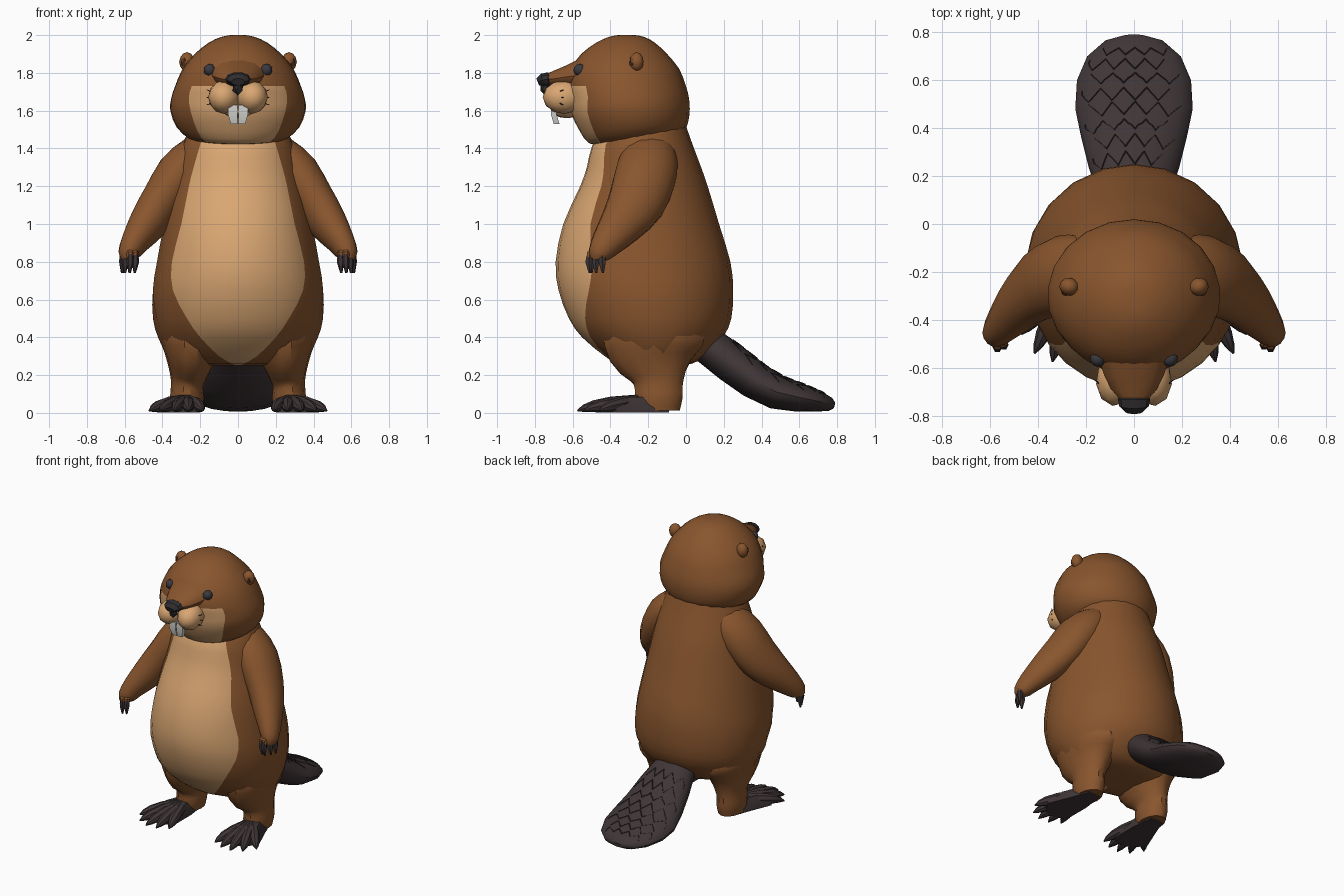
import bpy, bmesh
from math import sin, cos, pi, asin, sqrt, radians
from mathutils import Vector, Matrix

cube = bpy.data.objects.get("Cube")
if cube:
    bpy.data.objects.remove(cube)


def material(name, r, g, b):
    m = bpy.data.materials.new(name)
    m.use_nodes = True
    m.diffuse_color = (r, g, b, 1)
    m.node_tree.nodes["Principled BSDF"].inputs["Base Color"].default_value = (r, g, b, 1)
    return m


FUR = material("brown_fur", .25, .092, .027)
TAN = material("tan_fur", .7, .385, .17)
DARK = material("dark_skin", .05, .036, .038)
GROOVE = material("groove_black", .025, .018, .019)
EYE = material("eye_slate", .04, .04, .05)
NOSE = material("nose_charcoal", .03, .026, .028)
TOOTH = material("tooth_white", .68, .68, .66)
EAR = material("inner_ear_brown", .13, .05, .02)


def finish(name, bm, mats, angle=35):
    bmesh.ops.recalc_face_normals(bm, faces=bm.faces)
    me = bpy.data.meshes.new(name)
    for m in mats:
        me.materials.append(m)
    bm.to_mesh(me)
    bm.free()
    me.shade_smooth()
    me.set_sharp_from_angle(angle=radians(angle))
    ob = bpy.data.objects.new(name, me)
    bpy.context.collection.objects.link(ob)


def loft(name, skins, mats, paint=None, side=1):
    """Skin each list of rings, close the ends, mirror by side."""
    bm = bmesh.new()
    for rings in skins:
        vs = [[bm.verts.new((side * p.x, p.y, max(p.z, .003))) for p in r] for r in rings]
        n = len(vs[0])
        for i in range(len(vs) - 1):
            for j in range(n):
                k = (j + 1) % n
                f = bm.faces.new((vs[i][j], vs[i][k], vs[i + 1][k], vs[i + 1][j]))
                f.material_index = paint(i, j) if paint else 0
        bm.faces.new(vs[0])
        bm.faces.new(vs[-1])
    finish(name, bm, mats)


def tube(stations, n=10):
    """Rings square to a path of (x, y, z, width radius, depth radius)."""
    pts = [Vector(s[:3]) for s in stations]
    rings = []
    for i, s in enumerate(stations):
        t = (pts[min(i + 1, len(pts) - 1)] - pts[max(i - 1, 0)]).normalized()
        u = Vector((1, 0, 0))
        u = (u - t * u.dot(t)).normalized()
        v = t.cross(u)
        rings.append([pts[i] + u * s[3] * cos(2 * pi * j / n) + v * s[4] * sin(2 * pi * j / n)
                      for j in range(n)])
    return rings


def ball(name, centre, radii, mat, tilt=0, detail=2):
    bm = bmesh.new()
    bmesh.ops.create_icosphere(bm, subdivisions=detail, radius=1)
    bm.transform(Matrix.Translation(centre) @ Matrix.Rotation(tilt, 4, 'Z')
                 @ Matrix.Diagonal((*radii, 1)))
    finish(name, bm, [mat])


def rounded(rows):
    """Insert a curved in-between row after every row."""
    out = []
    for i in range(len(rows) - 1):
        around = zip(rows[max(i - 1, 0)], rows[i], rows[i + 1], rows[min(i + 2, len(rows) - 1)])
        out += [rows[i], tuple((9 * (b + c) - a - d) / 16 for a, b, c, d in around)]
    return out + [rows[-1]]


FRONT, BACK = 8, 16


def trunk_ring(z, front, back, half, bib, tilt):
    """Oval ring whose first columns span the pale front patch."""
    a = asin(bib / half)
    angles = [-a + 2 * a * j / FRONT for j in range(FRONT)]
    angles += [a + (2 * pi - 2 * a) * j / BACK for j in range(BACK)]
    mid, deep = (front + back) / 2, (back - front) / 2
    return [Vector((half * sin(t), mid - deep * cos(t), z - tilt * deep * cos(t)))
            for t in angles]


# Body with pale belly
body = [(1.52, -.42, 0, .25, .17), (1.42, -.495, .035, .295, .2), (1.3, -.525, .08, .33, .235),
        (1.2, -.56, .115, .35, .26), (1.0, -.65, .175, .395, .3), (.8, -.69, .235, .43, .35),
        (.65, -.675, .25, .455, .345), (.5, -.62, .24, .45, .27), (.4, -.55, .195, .425, .2),
        (.3, -.43, .1, .375, .1), (.26, -.36, .03, .28, .03), (.25, -.28, -.04, .15, .01)]
loft("body", [[trunk_ring(*r, 0) for r in rounded(body)]], [FUR, TAN],
     lambda i, j: int(j < FRONT))

# Head with pale cheeks
head = [(1.43, -.42, -.12, .17, .12, .1), (1.455, -.51, -.02, .26, .17, .12),
        (1.51, -.56, .01, .325, .215, .08), (1.6, -.61, .02, .36, .25, .03),
        (1.67, -.62, .015, .355, .26, 0), (1.73, -.63, 0, .335, .245, 0),
        (1.82, -.61, -.035, .295, .2, 0), (1.9, -.555, -.1, .23, .15, 0),
        (1.96, -.475, -.165, .155, .1, 0), (1.99, -.41, -.22, .09, .05, 0),
        (2.0, -.36, -.27, .04, .02, 0)]
loft("head", [[trunk_ring(*r) for r in rounded(head)]], [FUR, TAN],
     lambda i, j: int(j < FRONT and i < 10))

# Snout, nose and chin
snout = [(0, -.42, 1.81, .2, .11), (0, -.55, 1.79, .15, .088), (0, -.63, 1.78, .125, .06),
         (0, -.69, 1.77, .095, .045), (0, -.73, 1.765, .06, .033)]
loft("snout_bridge", [tube(snout, 14)], [FUR])
ball("chin", (0, -.63, 1.6), (.08, .085, .04), TAN)
nose = [(0, -.715, 1.765, .055, .03), (0, -.73, 1.767, .068, .038), (0, -.76, 1.762, .062, .036),
        (0, -.785, 1.752, .035, .02)]
loft("nose", [tube(nose, 10)], [NOSE])
ball("nose_tip", (0, -.745, 1.725), (.032, .03, .045), NOSE, detail=1)

# Tail: stations are y, z, half width, half thickness
tail = [(0, .42, .12, .09), (.12, .355, .15, .1), (.24, .265, .19, .105), (.36, .175, .22, .1),
        (.48, .11, .245, .092), (.6, .082, .238, .077), (.7, .062, .195, .057),
        (.765, .045, .12, .035), (.787, .04, .04, .015)]
loft("tail", [tube([(0, *s) for s in tail], 20)], [DARK])


def tail_top(t, s):
    """Point on the tail's upper skin, t along it and s across it."""
    i = min(int(t), len(tail) - 2)
    y, z, w, h = (a + (b - a) * (t - i) for a, b in zip(tail[i], tail[i + 1]))
    a, b = tail[max(i - 1, 0)], tail[min(i + 2, len(tail) - 1)]
    n = Vector((0, a[1] - b[1], b[0] - a[0])).normalized()
    return Vector((w * s, y, z)) + n * h * sqrt(1 - s * s)


# Scale grooves: short crossing strokes on the tail
strokes = []
for row in range(8):
    for col in range(4):
        s0 = -.78 + .4 * col + .2 * (row % 2)
        for way in (-1, 1):
            path = [tail_top(1.6 + row * .62 + .45 * k / 3, max(-.9, min(.9, s0 + way * .2 * k / 3)))
                    for k in range(4)]
            strokes.append(tube([(*p, .003, .003) for p in path], 4))
loft("tail_grooves", strokes, [GROOVE])

for label, s in (("left", 1), ("right", -1)):
    # Face details
    ball(label + "_muzzle", (s * .072, -.645, 1.672), (.086, .115, .09), TAN, s * .15)
    ball(label + "_eye", (s * .15, -.562, 1.815), (.033, .034, .033), EYE)
    ball(label + "_ear", (s * .27, -.262, 1.858), (.042, .038, .052), FUR, s * .3)
    ball(label + "_inner_ear", (s * .285, -.282, 1.858), (.021, .02, .03), EAR, s * .3, 1)
    tooth = [[Vector((x, y, z)) for x, y in ((.003, f), (w, f), (w, f + .03), (.003, f + .03))]
             for z, f, w in ((1.63, -.715, .055), (1.58, -.715, .053), (1.53, -.7, .038))]
    loft(label + "_tooth", [tooth], [TOOTH], side=s)
    whiskers = [tube([(.14, -.67, z, .004, .004), (.165, -.65, z + dz, .002, .002)], 4)
                for z, dz in ((1.7, .01), (1.67, 0), (1.64, -.01))]
    loft(label + "_whiskers", whiskers, [GROOVE], side=s)

    # Arm and fingers
    arm = [(.15, -.19, 1.44, .06, .09), (.21, -.19, 1.38, .1, .14), (.3, -.21, 1.27, .13, .165),
           (.4, -.26, 1.12, .115, .155), (.48, -.34, 1.0, .1, .12), (.55, -.42, .9, .072, .085),
           (.58, -.46, .84, .055, .06), (.585, -.47, .81, .03, .035)]
    loft(label + "_arm", [tube(rounded(arm), 14)], [FUR], side=s)
    fingers, claws = [], []
    for x, y in ((.543, -.5), (.57, -.51), (.595, -.475), (.61, -.44)):
        fingers.append(tube([(.575, -.455, .875, .03, .03), (x, y, .84, .021, .021),
                             (x, y, .815, .015, .015)], 6))
        claws.append(tube([(x, y, .84, .015, .016), (x, y - .004, .8, .02, .022),
                           (x + .004, y, .74, .006, .006)], 6))
    loft(label + "_fingers", fingers, [FUR], side=s)
    loft(label + "_claws", claws, [DARK], side=s)

    # Leg and heel
    leg = [(.24, -.17, .5, .15, .24), (.245, -.17, .4, .17, .275), (.25, -.17, .3, .137, .24),
           (.262, -.15, .2, .1, .155), (.27, -.145, .14, .085, .13), (.27, -.145, .08, .09, .13),
           (.27, -.145, .012, .078, .115)]
    loft(label + "_leg", [tube(rounded(leg), 14)], [FUR], side=s)

    # Webbed foot and toes
    outline = [(.22, -.09), (.2, -.25), (.2, -.45), (.27, -.48), (.34, -.47), (.39, -.44),
               (.43, -.37), (.36, -.2), (.32, -.09)]
    web = [[Vector((.27 + (x - .27) * k, -.2 + (y + .2) * k, z)) for x, y in outline]
           for k, z in ((1, .003), (1, .025), (.6, .085))]
    loft(label + "_foot", [web], [DARK], side=s)
    toes = []
    for x, y in ((.185, -.53), (.26, -.57), (.34, -.575), (.415, -.54), (.47, -.46)):
        toe = []
        for k, z, r in ((0, .065, .035), (.5, .05, .036), (.75, .035, .032), (.9, .024, .02),
                        (1, .012, .004)):
            toe.append((.27 + (x - .27) * k, -.22 + (y + .22) * k, z, r, r))
        toes.append(tube(toe, 8))
    loft(label + "_toes", toes, [DARK], side=s)
